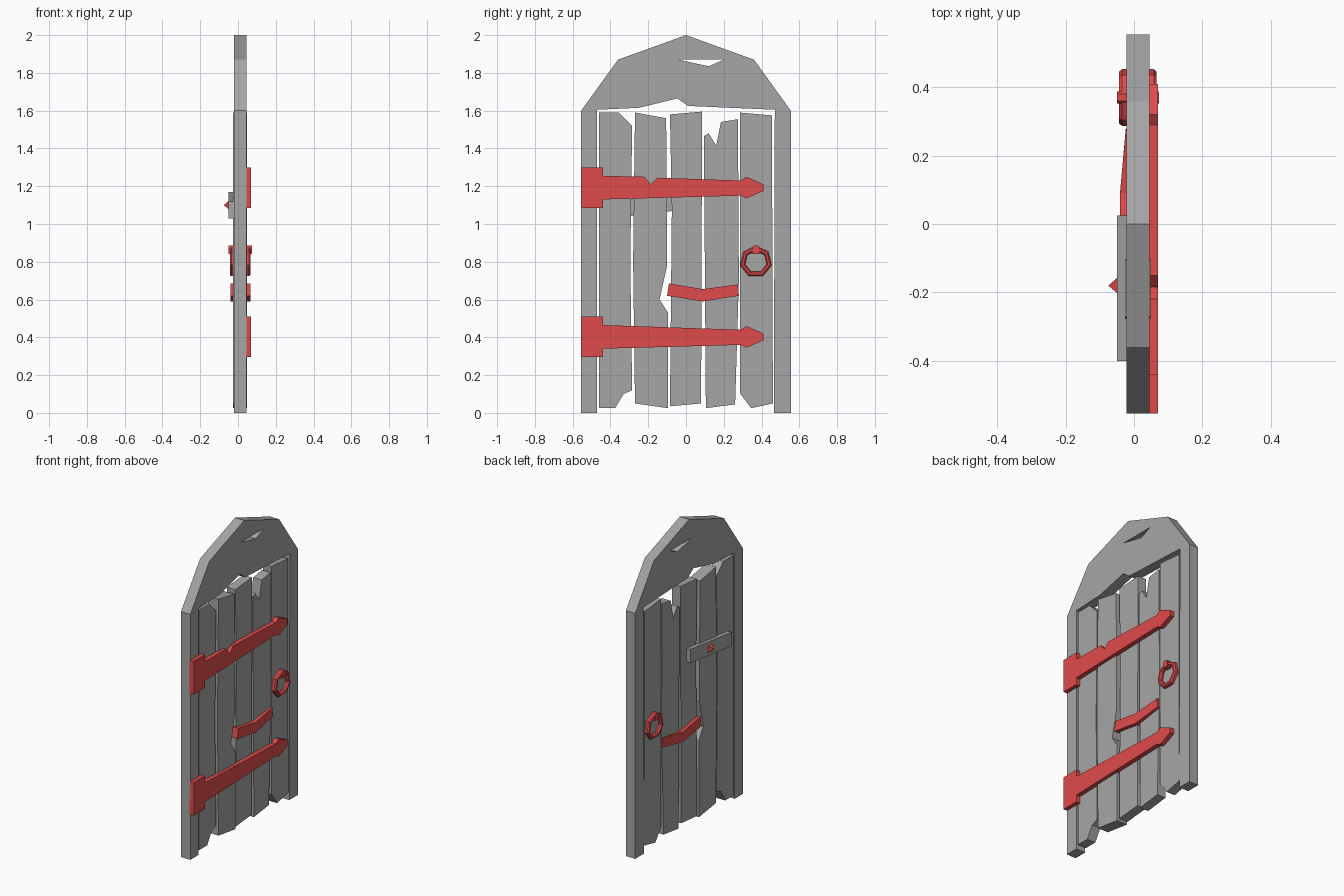
import bpy, bmesh, math
from mathutils import Vector

if "Cube" in bpy.data.objects:
    bpy.data.objects.remove(bpy.data.objects["Cube"])


def material(name, colour):
    m = bpy.data.materials.new(name)
    m.use_nodes = True
    m.diffuse_color = colour
    m.node_tree.nodes["Principled BSDF"].inputs["Base Color"].default_value = colour
    return m


WOOD = material("grey wood", (0.38, 0.38, 0.38, 1))
IRON = material("red iron", (0.74, 0.07, 0.07, 1))


def finish(bm, name, mat):
    bmesh.ops.recalc_face_normals(bm, faces=bm.faces)
    me = bpy.data.meshes.new(name)
    bm.to_mesh(me)
    bm.free()
    me.materials.append(mat)
    ob = bpy.data.objects.new(name, me)
    bpy.context.collection.objects.link(ob)
    return ob


def slab(name, mat, x0, x1, *loops):
    """Fill (y, z) outlines, later loops being holes, and extrude along x."""
    bm = bmesh.new()
    edges = []
    for loop in loops:
        vs = [bm.verts.new((x0, y, z)) for y, z in loop]
        edges += [bm.edges.new((a, b)) for a, b in zip(vs, vs[1:] + vs[:1])]
    bmesh.ops.triangle_fill(bm, edges=edges, use_beauty=True, normal=(1, 0, 0))
    ext = bmesh.ops.extrude_face_region(bm, geom=bm.faces[:])["geom"]
    top = [g for g in ext if isinstance(g, bmesh.types.BMVert)]
    bmesh.ops.translate(bm, verts=top, vec=(x1 - x0, 0, 0))
    bmesh.ops.recalc_face_normals(bm, faces=bm.faces)
    bmesh.ops.dissolve_limit(bm, angle_limit=0.01, verts=bm.verts, edges=bm.edges)
    return finish(bm, name, mat)


# Frame: two posts and the cracked arch
slab("frame", WOOD, -0.022, 0.045,
     [(-0.555, 0), (-0.555, 1.6), (-0.36, 1.87), (0, 2), (0.36, 1.87), (0.555, 1.6),
      (0.555, 0), (0.465, 0), (0.47, 1.605), (0.01, 1.625), (-0.045, 1.665),
      (-0.25, 1.615), (-0.47, 1.605), (-0.47, 0)],
     [(-0.04, 1.87), (0.2, 1.87), (0.12, 1.835)])

# Broken planks
planks = [
    [(-0.46, 0.025), (-0.375, 0.025), (-0.33, 0.1), (-0.285, 0.12), (-0.295, 0.8),
     (-0.285, 1.52), (-0.355, 1.59), (-0.46, 1.59)],
    [(-0.27, 0.05), (-0.095, 0.025), (-0.095, 0.53), (-0.14, 0.6), (-0.1, 0.78),
     (-0.105, 1.56), (-0.27, 1.59), (-0.28, 0.8)],
    [(-0.085, 0.035), (0.08, 0.05), (0.085, 1.595), (-0.085, 1.58), (-0.075, 1.08)],
    [(0.105, 0.025), (0.26, 0.045), (0.28, 0.7), (0.275, 1.555), (0.185, 1.54),
     (0.16, 1.415), (0.12, 1.48), (0.095, 1.465)],
    [(0.345, 0.025), (0.46, 0.05), (0.455, 1.575), (0.285, 1.59), (0.285, 0.105)],
]
for i, outline in enumerate(planks):
    proud = 0.007 if i == 1 else 0
    slab(f"plank_{i + 1}", WOOD, -0.02 - proud, 0.041 + proud, outline)

# Strap hinges; the upper one is notched
notch = [(-0.22, 0.95), (-0.185, 0.91), (-0.15, 0.945)]
for name, z, cut in (("lower_hinge", 0, []), ("upper_hinge", 0.79, notch)):
    outline = [(-0.555, 0.295), (-0.555, 0.51), (-0.44, 0.51), (-0.44, 0.465)]
    outline += [(y, h - 0.49 + 0) for y, h in cut]
    outline += [(0.29, 0.44), (0.32, 0.46), (0.41, 0.42), (0.41, 0.385),
                (0.32, 0.345), (0.29, 0.36), (-0.44, 0.34), (-0.44, 0.295)]
    slab(name, IRON, 0.04, 0.07, [(y, h + z) for y, h in outline])

# Bent repair strap clasping both faces, thinner at one end
strap = slab("repair_strap", IRON, -0.041, 0.066,
             [(-0.09, 0.685), (0.09, 0.655), (0.275, 0.68),
              (0.28, 0.62), (0.09, 0.59), (-0.1, 0.62)])
for v in strap.data.vertices:
    if v.co.y > 0.2:
        v.co.x = -0.024 if v.co.x < 0 else 0.056

# Slanted patch board and its stud on the far face
slab("patch_board", WOOD, -0.049, -0.018,
     [(-0.4, 1.03), (0.025, 1.08), (0.025, 1.17), (-0.4, 1.12)])
bm = bmesh.new()
bmesh.ops.create_cone(bm, cap_ends=True, segments=4, radius1=0.037, radius2=0, depth=0.03)
for v in bm.verts:
    a, b, h = v.co
    c = math.sqrt(0.5)
    v.co = Vector((-0.06 - h, -0.18 + c * (a - b), 1.1 + c * (a + b)))
finish(bm, "stud", IRON)


# Seven-sided ring handles on both faces
def ring(name, side):
    profile = [(0.062, 0.025), (0.058, 0.045), (0.065, 0.055),
               (0.077, 0.055), (0.085, 0.047), (0.085, 0.025)]
    bm = bmesh.new()
    rows = []
    for k in range(7):
        a = math.tau * k / 7
        rows.append([bm.verts.new((0.0115 + side * x, 0.37 + r * math.sin(a),
                                   0.8 + r * math.cos(a))) for r, x in profile])
    n = len(profile)
    for k in range(7):
        p, q = rows[k], rows[(k + 1) % 7]
        for j in range(n):
            bm.faces.new((p[j], p[(j + 1) % n], q[(j + 1) % n], q[j]))
    finish(bm, name, IRON)


ring("front_ring", 1)
ring("back_ring", -1)
slab("ring_clip", IRON, -0.05, 0.073,
     [(0.352, 0.842), (0.352, 0.875), (0.36, 0.887), (0.38, 0.887),
      (0.388, 0.875), (0.388, 0.842)])
